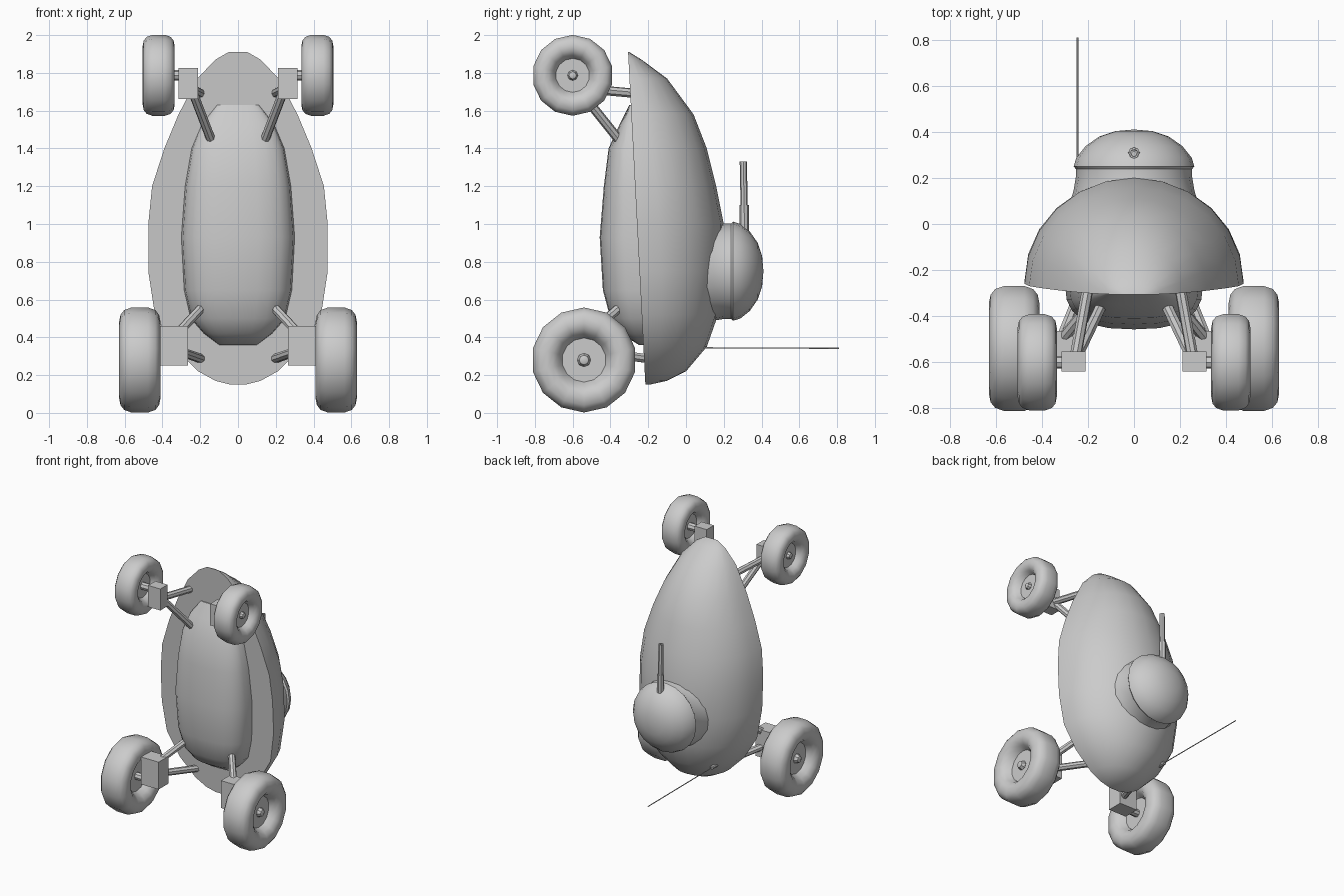
import bpy, bmesh, math
from mathutils import Vector, Matrix

if "Cube" in bpy.data.objects:
    bpy.data.objects.remove(bpy.data.objects["Cube"])


def make(name, bm, angle=40):
    bmesh.ops.remove_doubles(bm, verts=bm.verts, dist=1e-5)
    bmesh.ops.recalc_face_normals(bm, faces=bm.faces)
    me = bpy.data.meshes.new(name)
    bm.to_mesh(me)
    bm.free()
    ob = bpy.data.objects.new(name, me)
    bpy.context.collection.objects.link(ob)
    bpy.ops.object.select_all(action='DESELECT')
    ob.select_set(True)
    bpy.context.view_layer.objects.active = ob
    bpy.ops.object.shade_smooth_by_angle(angle=math.radians(angle))
    return ob


def rim_y(z):
    return -0.215 - (z - 0.15) * 0.052


def shell(name, stations, power, n=12):
    """Loft half-oval sections (z, half width, crown y) from the rim line, with a flat closing face."""
    bm = bmesh.new()
    rings = []
    for z, w, top in stations:
        r = rim_y(z)
        ring = []
        for i in range(n + 1):
            a = math.pi * i / n
            c, s = math.cos(a), max(0, math.sin(a))
            x = w * math.copysign(abs(c) ** power, c)
            ring.append(bm.verts.new((x, r + (top - r) * s ** power, z)))
        rings.append(ring)
    for a, b in zip(rings, rings[1:]):
        for i in range(n + 1):
            j = (i + 1) % (n + 1)
            bm.faces.new((a[i], a[j], b[j], b[i]))
    bm.faces.new(rings[0])
    bm.faces.new(rings[-1])
    return make(name, bm)


def lathe(name, profile, origin, axis, n, angle=40):
    """Spin (radius, height) points around an axis."""
    rot = Vector((0, 0, 1)).rotation_difference(Vector(axis)).to_matrix().to_4x4()
    m = Matrix.Translation(origin) @ rot
    bm = bmesh.new()
    rings = [[bm.verts.new(m @ Vector((r * math.cos(math.tau * i / n),
                                       r * math.sin(math.tau * i / n), h)))
              for i in range(n)] for r, h in profile]
    for a, b in zip(rings, rings[1:]):
        for i in range(n):
            j = (i + 1) % n
            bm.faces.new((a[i], a[j], b[j], b[i]))
    return make(name, bm, angle)


def rod(name, a, b, r, n=8):
    a, b = Vector(a), Vector(b)
    h = (b - a).length
    return lathe(name, [(0, 0), (r, 0), (r, h), (0, h)], a, (b - a).normalized(), n)


def box(name, centre, size):
    bm = bmesh.new()
    bmesh.ops.create_cube(bm, size=1, matrix=Matrix.Translation(centre) @ Matrix.Diagonal((*size, 1)))
    return make(name, bm, 30)


# Body shells
shell("upper_hull", [
    (0.15, 0.04, -0.19), (0.17, 0.12, -0.10), (0.22, 0.21, 0.0), (0.35, 0.34, 0.11),
    (0.52, 0.44, 0.17), (0.75, 0.475, 0.20), (1.0, 0.475, 0.20), (1.2, 0.455, 0.16),
    (1.4, 0.39, 0.11), (1.58, 0.315, 0.04), (1.77, 0.215, -0.10), (1.87, 0.12, -0.235),
    (1.91, 0.05, -0.30)], 1.0)
shell("lower_hull", [
    (0.36, 0.10, -0.25), (0.42, 0.18, -0.345), (0.5, 0.25, -0.40), (0.65, 0.285, -0.44),
    (0.93, 0.30, -0.457), (1.2, 0.28, -0.435), (1.4, 0.245, -0.41), (1.53, 0.19, -0.35),
    (1.63, 0.11, -0.30)], 0.75)

# Turret collar, dome and gun
TZ = 0.75
lathe("turret_collar", [(0, 0), (0.29, 0), (0.262, 0.09), (0.252, 0.15), (0.252, 0.185), (0, 0.185)],
      (0, 0.055, TZ), (0, 1, 0), 20)
lathe("turret_dome", [(0, 0), (0.252, 0), (0.262, 0.012), (0.25, 0.05), (0.21, 0.10), (0.15, 0.142),
                      (0.08, 0.165), (0, 0.172)], (0, 0.238, TZ), (0, 1, 0), 20)
rod("gun_sleeve", (0, 0.31, 0.88), (0, 0.308, 1.10), 0.025)
lathe("gun_barrel", [(0, 0), (0.019, 0), (0.019, 0.24), (0.011, 0.24), (0.011, 0.18), (0, 0.18)],
      (0, 0.308, 1.09), (0, -0.02, 1), 8)

# Whip antenna
rod("antenna_base", (-0.245, -0.02, 0.345), (-0.245, 0.04, 0.345), 0.014)
rod("antenna", (-0.245, 0.0, 0.345), (-0.245, 0.81, 0.342), 0.0035, 6)


def wheel(name, s, x, y, z, R, W, inner_x):
    half = [(0.0, 0.35), (0.42, 0.35), (0.50, 0.72), (0.60, 0.93), (0.72, 1.0), (0.86, 0.93),
            (0.95, 0.75), (1.0, 0.40)]
    prof = [(r * R, h * W) for r, h in half]
    prof += [(r, -h) for r, h in reversed(prof)]
    lathe(name + "_tyre", prof, (x * s, y, z), (s, 0, 0), 14, 50)
    # Axle with a domed hub cap
    c = 0.13 * R
    lathe(name + "_hub_cap", [(0, -c), (c * .7, -c * .7), (c, 0), (c * .7, c * .7), (0, c)],
          (s * (x + 0.38 * W), y, z), (s, 0, 0), 8)
    rod(name + "_axle", (s * inner_x, y, z), (s * x, y, z), 0.028)


for side, s in (("right", 1), ("left", -1)):
    # Wheels
    wheel(f"lower_{side}", s, 0.52, -0.54, 0.28, 0.278, 0.11, 0.35)
    wheel(f"upper_{side}", s, 0.42, -0.60, 1.787, 0.214, 0.085, 0.27)
    # Gearboxes
    box(f"lower_{side}_gearbox", (0.34 * s, -0.525, 0.355), (0.15, 0.12, 0.21))
    box(f"upper_{side}_gearbox", (0.263 * s, -0.597, 1.743), (0.103, 0.087, 0.165))
    # Suspension arms
    for name, a, b, r in (
            ("upper_long_arm", (0.255, -0.59, 1.74), (0.14, -0.35, 1.44), 0.025),
            ("upper_short_arm", (0.255, -0.58, 1.72), (0.195, -0.25, 1.69), 0.025),
            ("lower_long_arm", (0.32, -0.51, 0.42), (0.19, -0.35, 0.56), 0.025),
            ("lower_short_arm", (0.32, -0.51, 0.33), (0.19, -0.19, 0.285), 0.025)):
        rod(f"{side}_{name}", (a[0] * s, a[1], a[2]), (b[0] * s, b[1], b[2]), r)
